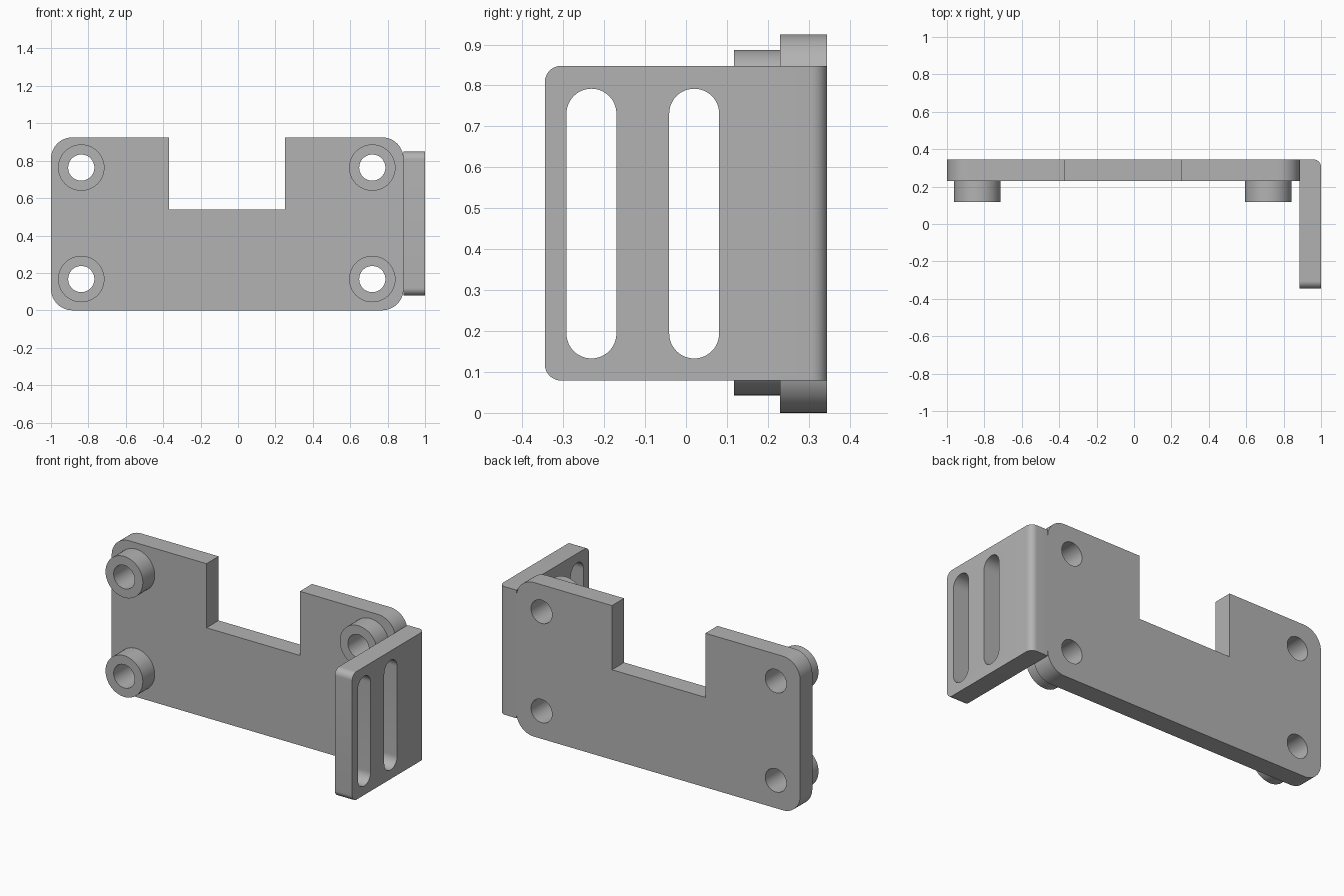
import bpy
import bmesh
import math

if "Cube" in bpy.data.objects:
    bpy.data.objects.remove(bpy.data.objects["Cube"], do_unlink=True)

grey = bpy.data.materials.new("bracket grey")
grey.use_nodes = True
colour = (0.45, 0.45, 0.45, 1)
grey.diffuse_color = colour
grey.node_tree.nodes["Principled BSDF"].inputs["Base Color"].default_value = colour


def arc(a, b, r, start, steps=12):
    """Quarter arc, counter-clockwise from the start angle in quarter turns."""
    angles = [(start + i / steps) * math.pi / 2 for i in range(steps + 1)]
    return [(a + r * math.cos(t), b + r * math.sin(t)) for t in angles]


def rounded(a0, a1, b0, b1, r, sharp_right=False, notch=()):
    """Rounded rectangle, with optional square right side and a cut in its top edge."""
    if sharp_right:
        right_low, right_high = [(a1, b0)], [(a1, b1)]
    else:
        right_low, right_high = arc(a1 - r, b0 + r, r, 3), arc(a1 - r, b1 - r, r, 0)
    points = (arc(a0 + r, b0 + r, r, 2) + right_low + right_high
              + list(notch) + arc(a0 + r, b1 - r, r, 1))
    # Drop repeated points where arcs meet, as on circles and slots
    return [p for i, p in enumerate(points) if math.dist(p, points[i - 1]) > 1e-5]


def circle(a, b, r):
    return rounded(a - r, a + r, b - r, b + r, r)


def add_prism(bm, outline, axis, low, high):
    def place(p, d):
        return (d, p[0], p[1]) if axis == "x" else (p[0], d, p[1])
    face = bm.faces.new([bm.verts.new(place(p, low)) for p in outline])
    grown = bmesh.ops.extrude_face_region(bm, geom=[face], use_keep_orig=True)
    moved = [v for v in grown["geom"] if isinstance(v, bmesh.types.BMVert)]
    step = (high - low, 0, 0) if axis == "x" else (0, high - low, 0)
    bmesh.ops.translate(bm, verts=moved, vec=step)
    bmesh.ops.recalc_face_normals(bm, faces=bm.faces)


def make_object(name, bm):
    mesh = bpy.data.meshes.new(name)
    bm.to_mesh(mesh)
    bm.free()
    obj = bpy.data.objects.new(name, mesh)
    mesh.materials.append(grey)
    bpy.context.collection.objects.link(obj)
    return obj


def make_part(name, outline, axis, low, high, holes, bend=None):
    bm = bmesh.new()
    add_prism(bm, outline, axis, low, high)
    if bend:
        x, y, r = bend
        edges = [e for e in bm.edges
                 if all(abs(v.co.x - x) + abs(v.co.y - y) < 1e-4 for v in e.verts)]
        bmesh.ops.bevel(bm, geom=edges, offset=r, segments=8, profile=0.5, affect="EDGES")
    part = make_object(name, bm)

    cut = bmesh.new()
    for hole in holes:
        add_prism(cut, hole, axis, low - 0.05, high + 0.05)
    cutter = make_object(name + "_cutter", cut)
    cutter.hide_render = True
    mod = part.modifiers.new("holes", "BOOLEAN")
    mod.operation = "DIFFERENCE"
    mod.solver = "EXACT"
    mod.object = cutter

    bpy.ops.object.select_all(action="DESELECT")
    part.select_set(True)
    bpy.context.view_layer.objects.active = part
    bpy.ops.object.modifier_apply(modifier=mod.name)
    bpy.data.objects.remove(cutter, do_unlink=True)
    bpy.ops.object.shade_smooth_by_angle(angle=math.radians(30))
    return part


FRONT, BACK = 0.23, 0.345
SIDE = 0.885
HEIGHT = 0.925
centres = [(x, z) for x in (-0.838, 0.718) for z in (0.167, 0.763)]

# Notched back plate with four screw holes
notch = [(0.25, HEIGHT), (0.25, 0.54), (-0.37, 0.54), (-0.37, HEIGHT)]
make_part("back_plate", rounded(-1, SIDE, 0, HEIGHT, 0.115, notch=notch),
          "y", FRONT, BACK, [circle(x, z, 0.07) for x, z in centres])

# Hollow standoffs around the holes
for i, (x, z) in enumerate(centres, 1):
    make_part(f"standoff_{i}", circle(x, z, 0.124), "y", 0.117, FRONT,
              [circle(x, z, 0.07)])

# Side flange with two adjustment slots and a rounded bend
slots = [rounded(y - 0.061, y + 0.061, 0.133, 0.792, 0.061) for y in (-0.231, 0.02)]
make_part("side_flange", rounded(-BACK, BACK, 0.079, 0.848, 0.04, sharp_right=True),
          "x", SIDE, 1, slots, bend=(1, BACK, 0.04))
